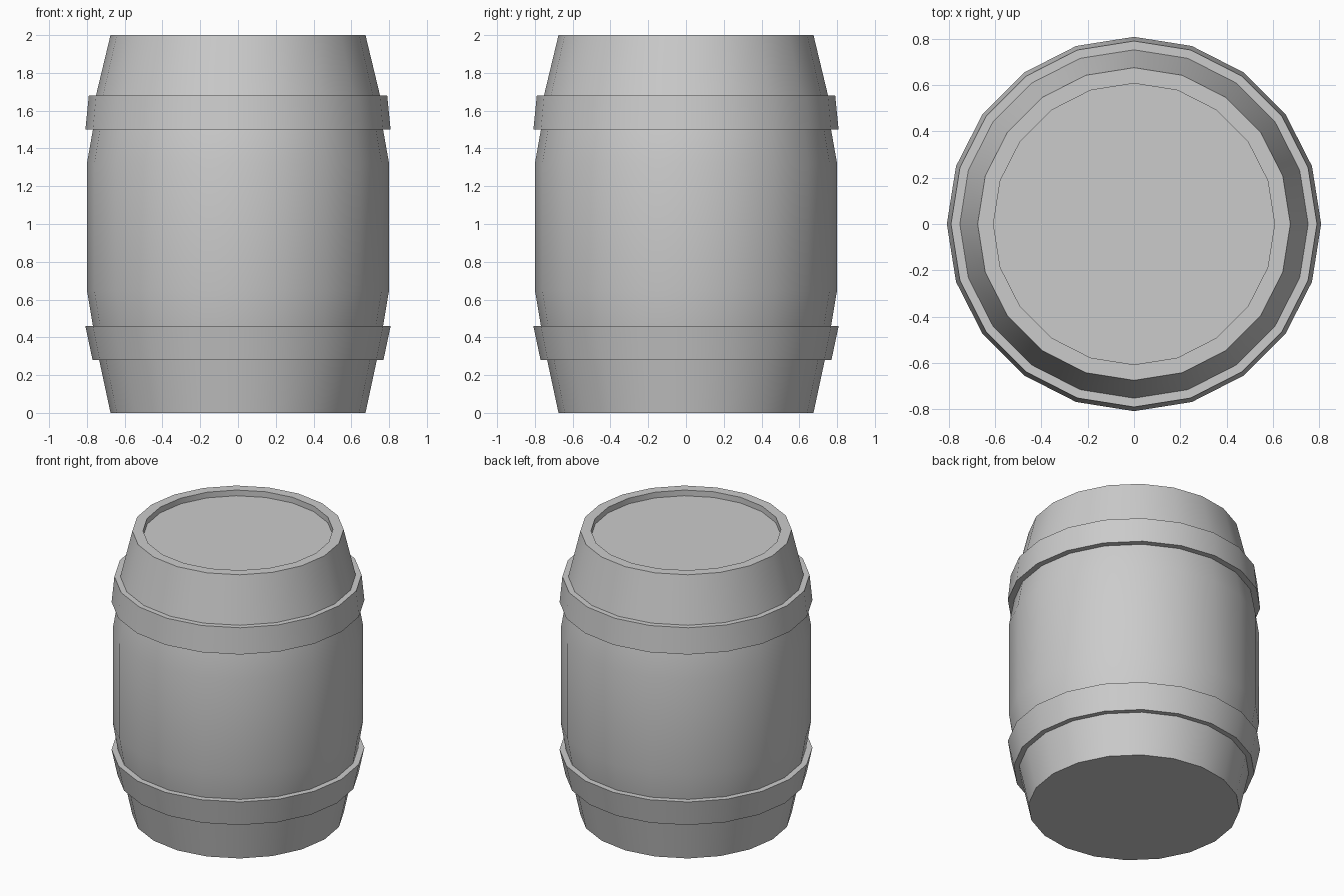
import bpy, bmesh
from math import cos, sin, tau, radians

if "Cube" in bpy.data.objects:
    bpy.data.objects.remove(bpy.data.objects["Cube"])

SIDES = 20


def lathe(name, profile):
    """Revolve (radius, z) points about z and cap both ends with an n-gon."""
    bm = bmesh.new()
    rings = [[bm.verts.new((r * cos(tau * i / SIDES), r * sin(tau * i / SIDES), z))
              for i in range(SIDES)] for r, z in profile]
    for a, b in zip(rings, rings[1:]):
        for i in range(SIDES):
            j = (i + 1) % SIDES
            bm.faces.new((a[i], a[j], b[j], b[i]))
    bm.faces.new(rings[0][::-1])
    bm.faces.new(rings[-1])
    bmesh.ops.recalc_face_normals(bm, faces=bm.faces)
    mesh = bpy.data.meshes.new(name)
    bm.to_mesh(mesh)
    bm.free()
    obj = bpy.data.objects.new(name, mesh)
    bpy.context.collection.objects.link(obj)
    bpy.context.view_layer.objects.active = obj
    obj.select_set(True)
    bpy.ops.object.shade_smooth_by_angle(angle=radians(30))
    obj.select_set(False)
    return obj


# Each hoop steps out from the staves and back in
lower_hoop = [(0.735, 0.28), (0.77, 0.28), (0.808, 0.46), (0.768, 0.46)]
upper_hoop = [(0.768, 1.50), (0.808, 1.50), (0.79, 1.68), (0.752, 1.68)]

# Staves bulge to a straight middle; the lid is sunk inside the top rim
rim_and_lid = [(0.675, 2.0), (0.607, 2.0), (0.607, 1.96)]

lathe("barrel", [(0.675, 0.0)] + lower_hoop + [(0.80, 0.65), (0.80, 1.32)]
      + upper_hoop + rim_and_lid)
